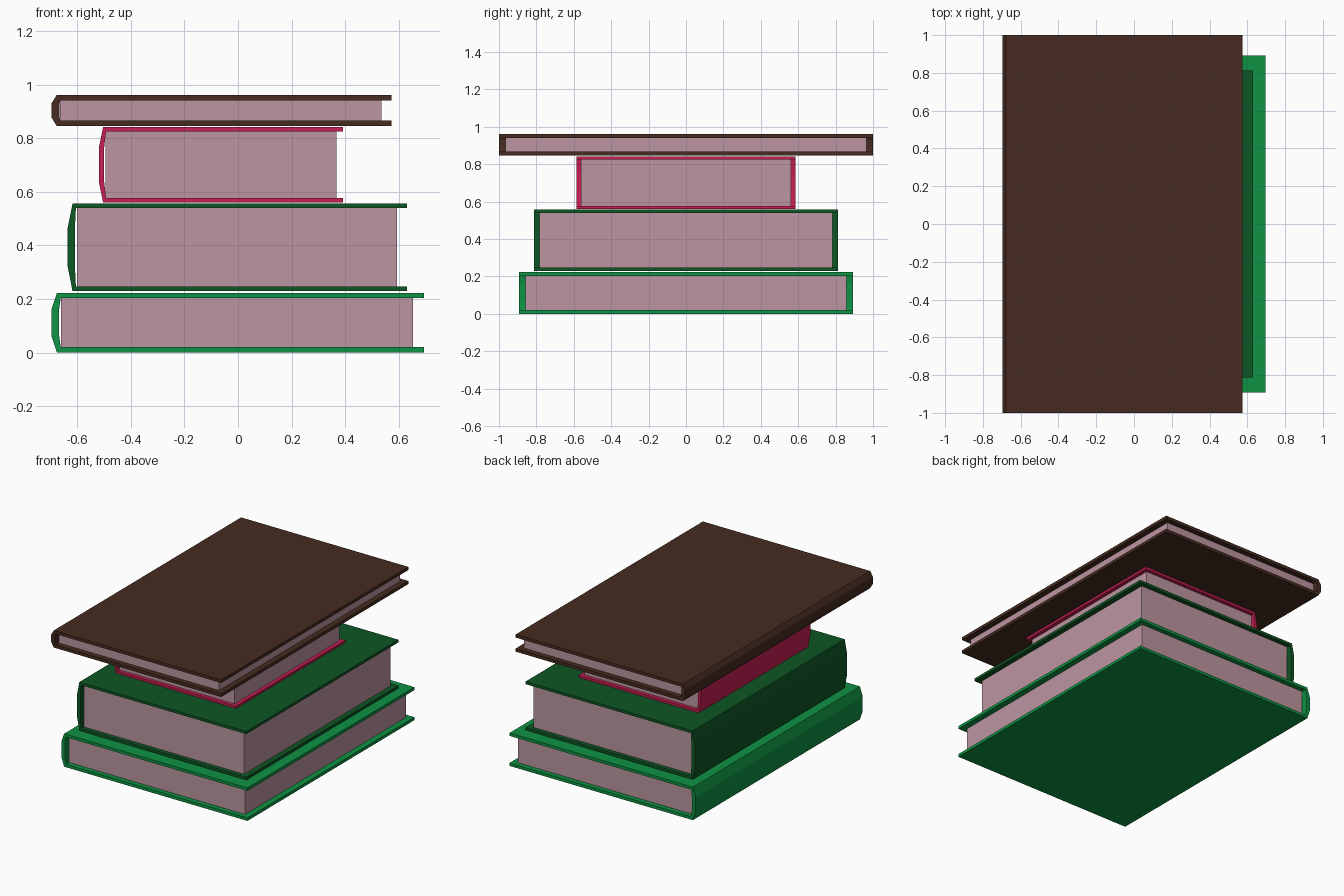
import bpy
import bmesh

if "Cube" in bpy.data.objects:
    bpy.data.objects.remove(bpy.data.objects["Cube"])


def material(name, rgb):
    """Flat material from an sRGB 0-255 colour."""
    lin = [((c / 255 + 0.055) / 1.055) ** 2.4 if c > 10 else c / 255 / 12.92 for c in rgb]
    m = bpy.data.materials.new(name)
    m.diffuse_color = (*lin, 1.0)
    m.use_nodes = True
    m.node_tree.nodes["Principled BSDF"].inputs["Base Color"].default_value = m.diffuse_color
    return m


def extrude_profile(name, profile, half_depth, mat):
    """Extrude an x-z outline along y, centred on y = 0."""
    bm = bmesh.new()
    face = bm.faces.new([bm.verts.new((x, -half_depth, z)) for x, z in profile])
    ext = bmesh.ops.extrude_face_region(bm, geom=[face])
    verts = [v for v in ext["geom"] if isinstance(v, bmesh.types.BMVert)]
    bmesh.ops.translate(bm, verts=verts, vec=(0, 2 * half_depth, 0))
    bmesh.ops.recalc_face_normals(bm, faces=bm.faces)
    mesh = bpy.data.meshes.new(name)
    bm.to_mesh(mesh)
    bm.free()
    mesh.materials.append(mat)
    obj = bpy.data.objects.new(name, mesh)
    bpy.context.collection.objects.link(obj)
    return obj


paper = material("dusty pink paper", (188, 149, 161))


def book(name, mat, x, hinge, z, t, spine_t, half_y, page_x, page_half_y):
    (x0, x1), (z0, z1) = x, z
    h = z1 - z0
    a, b = z0 + 0.28 * h, z1 - 0.28 * h
    # Cover: two boards joined by a three-sided rounded spine
    xi = x0 + spine_t
    hi = hinge + t * 0.7
    cover = [(x1, z0), (hinge, z0), (x0, a), (x0, b), (hinge, z1), (x1, z1),
             (x1, z1 - t), (hi, z1 - t), (xi, b), (xi, a), (hi, z0 + t), (x1, z0 + t)]
    extrude_profile(name + "_cover", cover, half_y, mat)
    # Page block between the boards
    p0, p1 = page_x
    pages = [(p0, z0 + t), (p1, z0 + t), (p1, z1 - t), (p0, z1 - t)]
    extrude_profile(name + "_pages", pages, page_half_y, paper)


# Stack from bottom to top
book("bottom_book", material("green", (14, 146, 66)), (-0.697, 0.695), -0.676,
     (0.0, 0.223), 0.02, 0.029, 0.892, (-0.661, 0.654), 0.859)
book("second_book", material("dark green", (13, 87, 36)), (-0.636, 0.631), -0.618,
     (0.229, 0.557), 0.018, 0.027, 0.812, (-0.602, 0.594), 0.783)
book("third_book", material("crimson", (200, 30, 84)), (-0.52, 0.393), -0.504,
     (0.561, 0.842), 0.016, 0.02, 0.585, (-0.494, 0.367), 0.561)
book("top_book", material("dark brown", (70, 43, 33)), (-0.697, 0.574), -0.677,
     (0.846, 0.962), 0.021, 0.03, 1.0, (-0.664, 0.535), 0.965)
